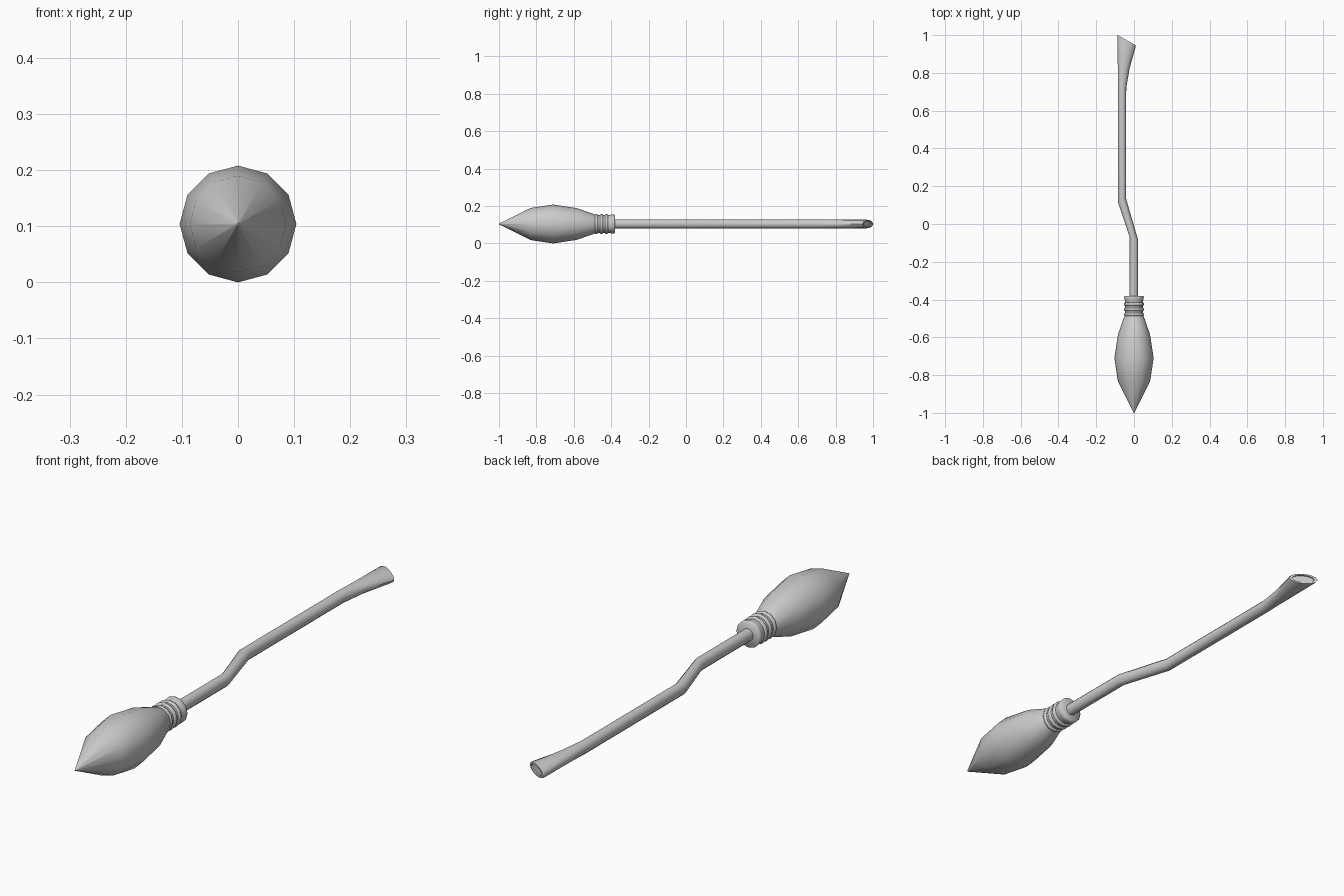
import bpy, bmesh, math

if "Cube" in bpy.data.objects:
    bpy.data.objects.remove(bpy.data.objects["Cube"])

SIDES = 12
CZ = 0.104  # height of the broom axis


def loft(name, sections):
    """Skin elliptical rings; each is (left xy, right xy, vertical radius)."""
    bm = bmesh.new()
    rings = []
    for (lx, ly), (rx, ry), rz in sections:
        mx, my, hx, hy = (lx + rx) / 2, (ly + ry) / 2, (rx - lx) / 2, (ry - ly) / 2
        ring = []
        for i in range(SIDES):
            a = 2 * math.pi * i / SIDES
            c, s = math.cos(a), math.sin(a)
            ring.append(bm.verts.new((mx + hx * c, my + hy * c, CZ + rz * s)))
        rings.append(ring)
    for a, b in zip(rings, rings[1:]):
        for i in range(SIDES):
            j = (i + 1) % SIDES
            bm.faces.new((a[i], a[j], b[j], b[i]))
    bm.faces.new(rings[0])
    bm.faces.new(rings[-1])
    bmesh.ops.recalc_face_normals(bm, faces=bm.faces[:])
    mesh = bpy.data.meshes.new(name)
    bm.to_mesh(mesh)
    bm.free()
    obj = bpy.data.objects.new(name, mesh)
    bpy.context.collection.objects.link(obj)
    smooth(obj)
    return obj


def smooth(obj):
    bpy.ops.object.select_all(action='DESELECT')
    obj.select_set(True)
    bpy.context.view_layer.objects.active = obj
    bpy.ops.object.shade_smooth_by_angle(angle=math.radians(50))


def lathe(name, profile):
    """Round part along y from (y, radius) points."""
    return loft(name, [((-r, y), (r, y), r) for y, r in profile])


# Bristle head
lathe("bristles", [(-1.0, 0.002), (-0.83, 0.086), (-0.71, 0.104),
                   (-0.585, 0.085), (-0.487, 0.051), (-0.47, 0.04)])

# Collar and binding rings
lathe("collar", [(-0.495, 0.047), (-0.41, 0.047), (-0.397, 0.051),
                 (-0.384, 0.052), (-0.38, 0.048)])
for n, y in enumerate((-0.425, -0.452, -0.479)):
    bpy.ops.mesh.primitive_torus_add(
        major_segments=SIDES, minor_segments=8, major_radius=0.045,
        minor_radius=0.009, location=(0, y, CZ), rotation=(math.pi / 2, 0, 0))
    bpy.context.object.name = f"binding_ring_{n + 1}"
    smooth(bpy.context.object)

# Crooked handle with a slanted, flared end and a shallow recessed tip
loft("handle", [
    ((-0.023, -0.45), (0.022, -0.45), 0.024),
    ((-0.023, -0.07), (0.022, -0.085), 0.024),
    ((-0.086, 0.12), (-0.042, 0.135), 0.024),
    ((-0.086, 0.72), (-0.041, 0.72), 0.024),
    ((-0.086, 0.84), (-0.024, 0.82), 0.024),
    ((-0.087, 0.99), (0.008, 0.935), 0.024),
    ((-0.086, 1.0), (0.01, 0.945), 0.022),
    ((-0.076, 0.994), (0.0, 0.951), 0.016),
    ((-0.076, 0.989), (-0.002, 0.946), 0.015),
])
